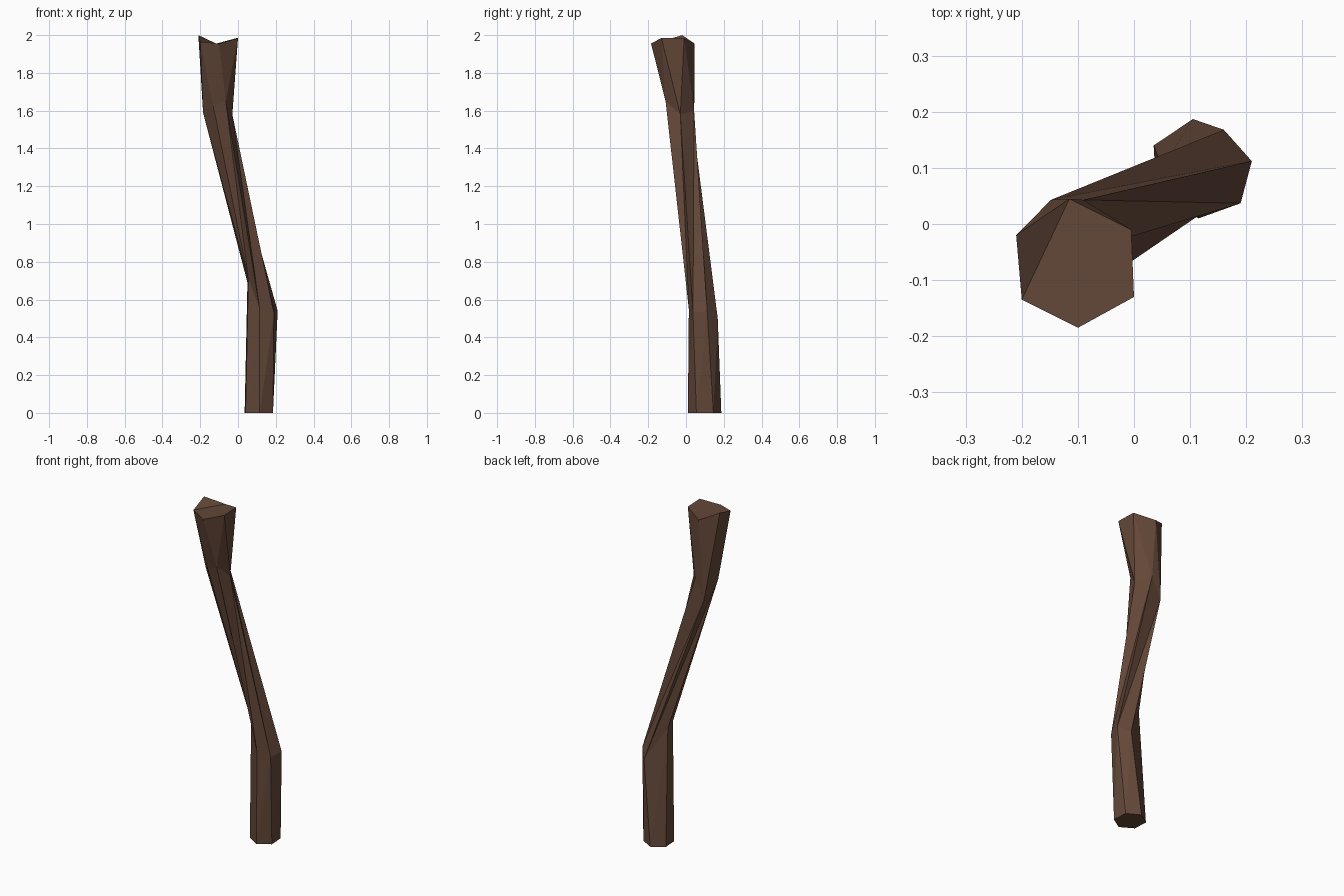
import bpy
import bmesh

default_cube = bpy.data.objects.get("Cube")
if default_cube:
    bpy.data.objects.remove(default_cube, do_unlink=True)


def make_material(name, colour):
    material = bpy.data.materials.new(name)
    material.use_nodes = True
    material.diffuse_color = colour
    shader = next(n for n in material.node_tree.nodes if n.type == "BSDF_PRINCIPLED")
    shader.inputs["Base Color"].default_value = colour
    shader.inputs["Roughness"].default_value = 0.9
    return material


# Six-sided cross-sections of the crooked trunk, from the ground to the top,
# each listed counter-clockwise starting at the front corner
base_ring = [(.115, .01, 0), (.185, .055, 0), (.18, .145, 0),
             (.105, .187, 0), (.035, .14, 0), (.04, .055, 0)]
lower_bend = [(.115, .015, .55), (.19, .037, .53), (.21, .112, .54),
              (.16, .168, .5), (.05, .1, .69), (.055, .045, .71)]
upper_bend = [(-.065, -.108, 1.65), (-.03, -.03, 1.58), (-.09, .043, 1.6),
              (-.148, .043, 1.48), (-.185, -.04, 1.59), (-.13, -.1, 1.62)]
flared_top = [(-.1, -.185, 1.955), (0, -.13, 1.985), (-.005, -.01, 1.985),
              (-.115, .045, 1.955), (-.21, -.02, 2), (-.2, -.135, 1.965)]


def loft(bm, lower, upper, flipped_sides=()):
    """Join two rings with triangles, choosing the crease on each side."""
    count = len(lower)
    for i in range(count):
        j = (i + 1) % count
        if i in flipped_sides:
            bm.faces.new((lower[i], lower[j], upper[i]))
            bm.faces.new((lower[j], upper[j], upper[i]))
        else:
            bm.faces.new((lower[i], lower[j], upper[j]))
            bm.faces.new((lower[i], upper[j], upper[i]))


# Trunk body
bm = bmesh.new()
rings = [[bm.verts.new(point) for point in ring]
         for ring in (base_ring, lower_bend, upper_bend, flared_top)]
loft(bm, rings[0], rings[1])
loft(bm, rings[1], rings[2], flipped_sides=(4,))
loft(bm, rings[2], rings[3])

# Flat foot, and a cut top with one raised corner
bm.faces.new(list(reversed(rings[0])))
front, right, back_right, back, raised, left = rings[3]
bm.faces.new((back, raised, left))
bm.faces.new((left, front, right, back_right, back))
bmesh.ops.recalc_face_normals(bm, faces=bm.faces[:])

mesh = bpy.data.meshes.new("trunk")
bm.to_mesh(mesh)
bm.free()
mesh.materials.append(make_material("bark brown", (.125, .063, .04, 1)))
trunk = bpy.data.objects.new("trunk", mesh)
bpy.context.collection.objects.link(trunk)
